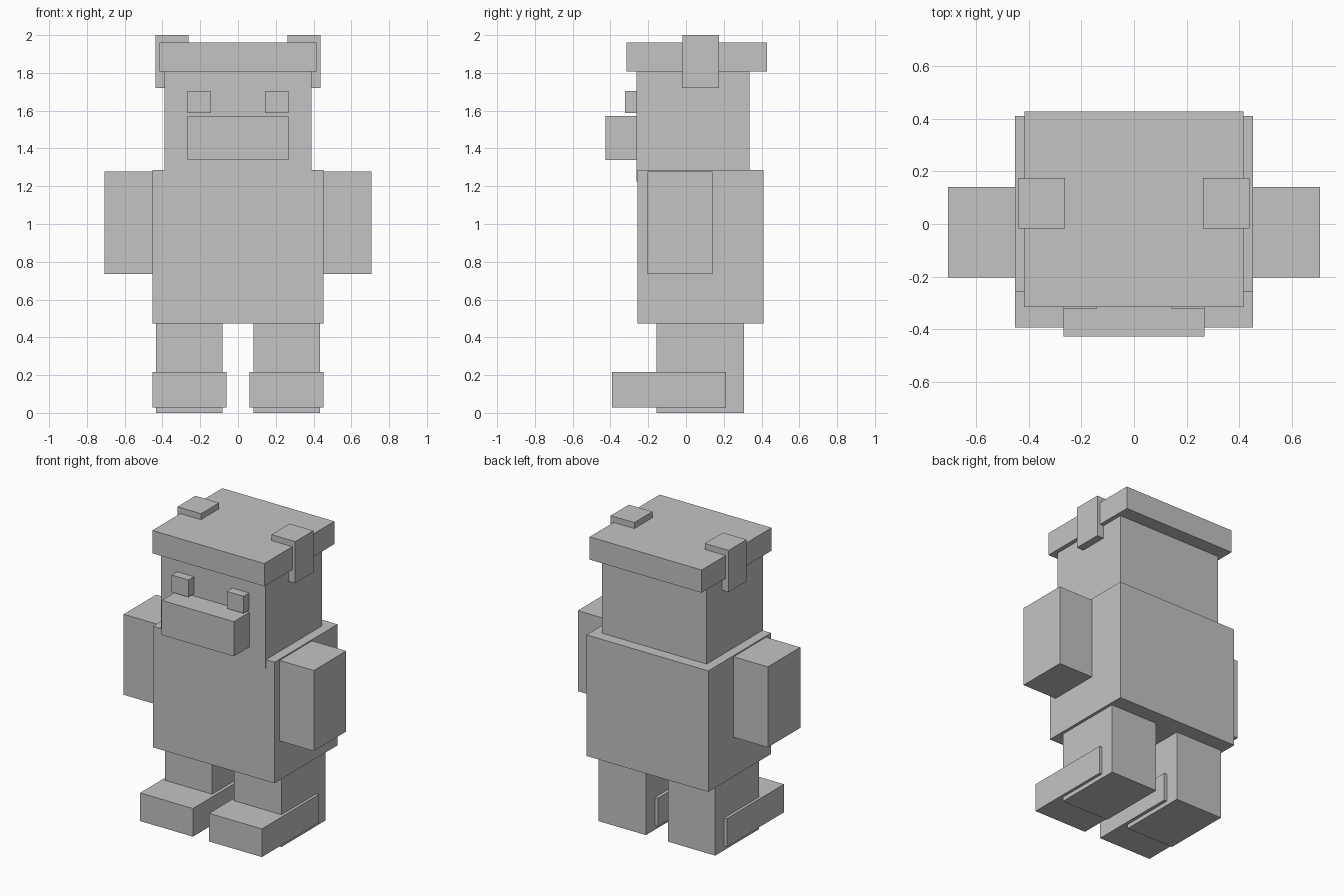
import bpy

# Remove the default cube
old = bpy.data.objects.get("Cube")
if old:
    bpy.data.objects.remove(old, do_unlink=True)

# Single plain grey material
GREY = (0.55, 0.55, 0.55, 1.0)
grey = bpy.data.materials.new("plain_grey")
grey.use_nodes = True
grey.diffuse_color = GREY
shader = next(n for n in grey.node_tree.nodes if n.type == "BSDF_PRINCIPLED")
shader.inputs["Base Color"].default_value = GREY


def box(name, x, y, z):
    """Box spanning the given (low, high) range on each axis."""
    spans = (x, y, z)
    bpy.ops.mesh.primitive_cube_add(size=1)
    obj = bpy.context.object
    obj.name = name
    for v in obj.data.vertices:
        v.co = [lo if c < 0 else hi for c, (lo, hi) in zip(v.co, spans)]
    obj.data.materials.append(grey)
    return obj


def pair(name, x, y, z):
    """Matching boxes on the left (+x) and right (-x) sides."""
    box("left_" + name, x, y, z)
    box("right_" + name, (-x[1], -x[0]), y, z)


# Centre parts
box("body", (-0.4525, 0.4525), (-0.258, 0.41), (0.472, 1.285))
box("head", (-0.388, 0.388), (-0.263, 0.335), (1.225, 1.85))
box("cap", (-0.416, 0.416), (-0.315, 0.428), (1.807, 1.96))
box("snout", (-0.268, 0.268), (-0.427, -0.25), (1.34, 1.573))

# Mirrored parts
pair("ear", (0.262, 0.438), (-0.018, 0.174), (1.72, 2.0))
pair("eye", (0.143, 0.267), (-0.322, -0.25), (1.588, 1.703))
pair("arm", (0.44, 0.7065), (-0.204, 0.14), (0.736, 1.277))
pair("leg", (0.082, 0.433), (-0.157, 0.308), (0.0, 0.48))
pair("foot", (0.06, 0.4525), (-0.393, 0.213), (0.028, 0.217))
